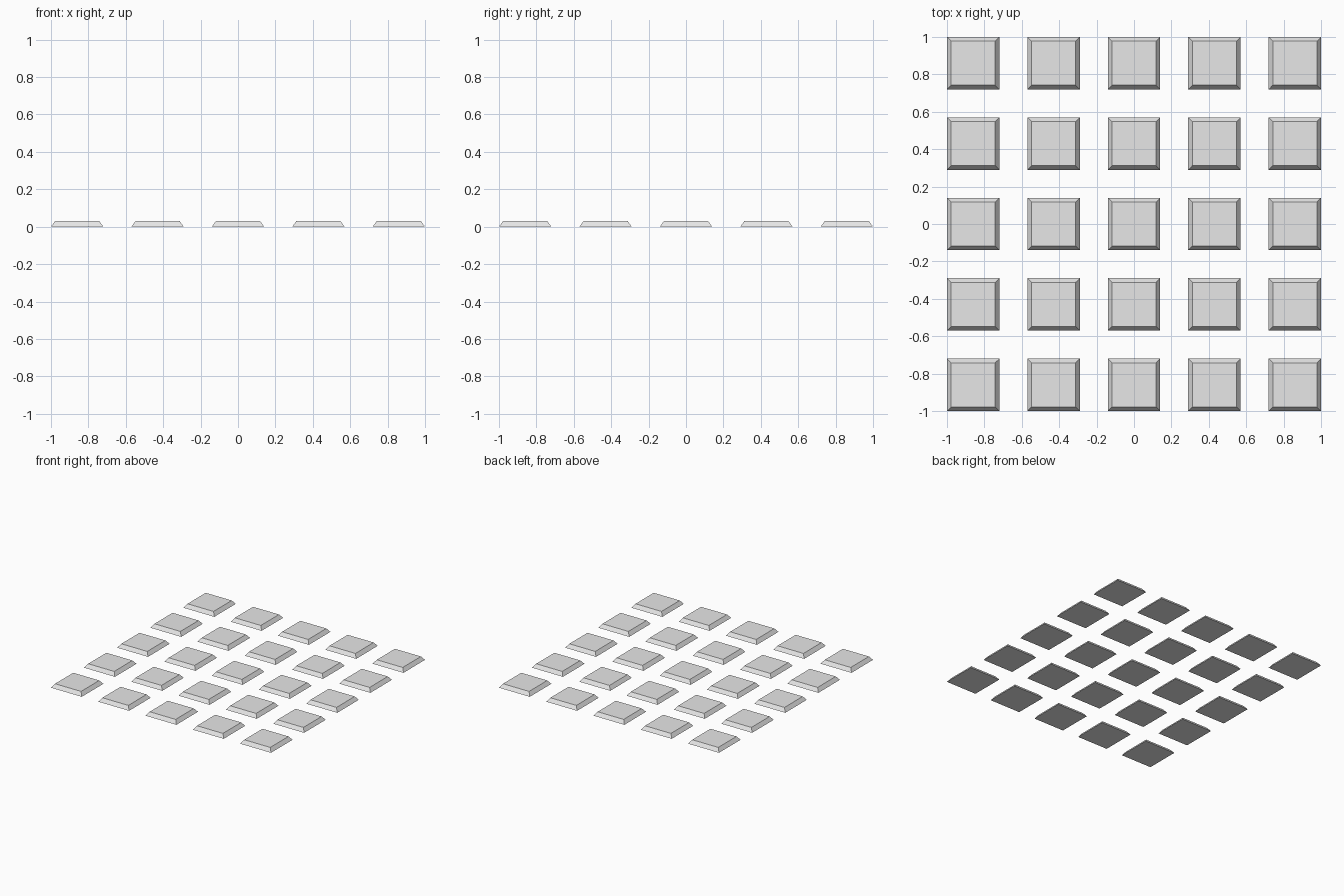
import bpy, bmesh

if "Cube" in bpy.data.objects:
    bpy.data.objects.remove(bpy.data.objects["Cube"])

COUNT, PITCH = 5, 0.43          # tiles per side, centre spacing
BASE, TOP, HEIGHT = 0.28, 0.236, 0.03

grey = bpy.data.materials.new("light_grey")
grey.diffuse_color = (0.8, 0.8, 0.8, 1.0)
grey.use_nodes = True
grey.node_tree.nodes["Principled BSDF"].inputs["Base Color"].default_value = grey.diffuse_color

# One tile: a flat block whose top is tapered in on all four sides
mesh = bpy.data.meshes.new("tile")
bm = bmesh.new()
bmesh.ops.create_cube(bm, size=1.0)
for v in bm.verts:
    width = TOP if v.co.z > 0 else BASE
    v.co.x *= width
    v.co.y *= width
    v.co.z = HEIGHT if v.co.z > 0 else 0.0
bm.to_mesh(mesh)
bm.free()
mesh.materials.append(grey)

# Square grid of tiles sharing the same mesh
middle = (COUNT - 1) / 2
for row in range(COUNT):
    for col in range(COUNT):
        tile = bpy.data.objects.new(f"tile_{row + 1}_{col + 1}", mesh)
        tile.location = ((col - middle) * PITCH, (row - middle) * PITCH, 0)
        bpy.context.collection.objects.link(tile)
